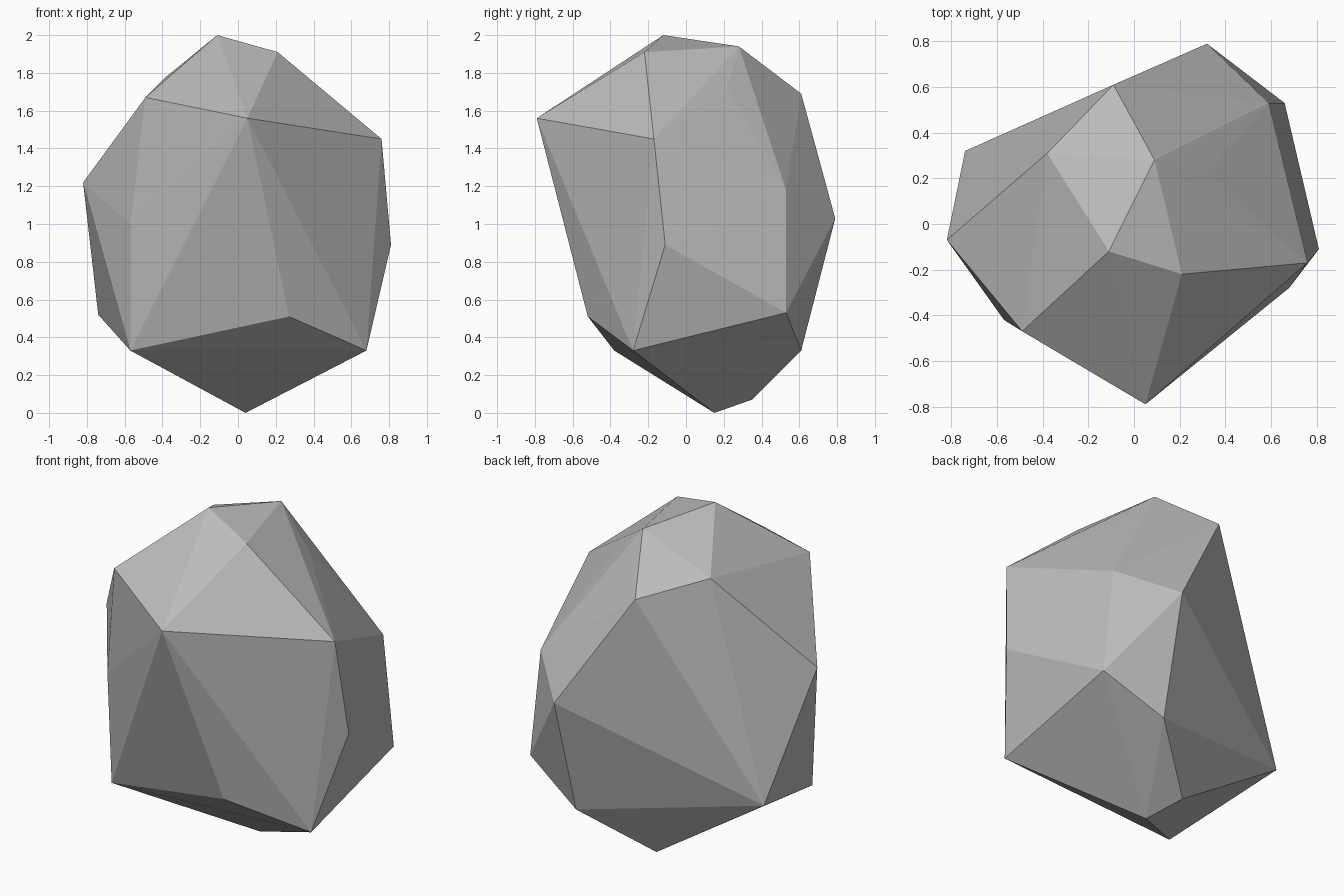
import bpy
import bmesh
from mathutils import Vector

# Remove only the default object
default_cube = bpy.data.objects.get("Cube")
if default_cube is not None:
    bpy.data.objects.remove(default_cube, do_unlink=True)


def flat_material(name, colour):
    material = bpy.data.materials.new(name)
    material.use_nodes = True
    material.diffuse_color = colour
    shader = next(node for node in material.node_tree.nodes
                  if node.type == "BSDF_PRINCIPLED")
    shader.inputs["Base Color"].default_value = colour
    shader.inputs["Roughness"].default_value = 0.9
    return material


def convex_boulder(name, corners, material):
    """Wrap a faceted stone around its corner points."""
    mesh = bpy.data.meshes.new(name)
    shape = bmesh.new()
    for corner in corners:
        shape.verts.new(Vector(corner))
    bmesh.ops.convex_hull(shape, input=shape.verts[:])
    loose = [vert for vert in shape.verts if not vert.link_faces]
    bmesh.ops.delete(shape, geom=loose, context="VERTS")
    bmesh.ops.recalc_face_normals(shape, faces=shape.faces[:])
    for face in shape.faces:
        face.smooth = False
    shape.to_mesh(mesh)
    shape.free()
    mesh.materials.append(material)
    boulder = bpy.data.objects.new(name, mesh)
    bpy.context.collection.objects.link(boulder)
    return boulder


# Underside point and the low ring of corners around it
underside = [(.04, .15, 0), (-.05, .35, .07)]
foot = [(-.57, -.38, .33), (.27, -.52, .51), (.68, -.28, .33),
        (.66, .53, .53), (.3, .61, .33), (-.74, .32, .52)]

# Widest ring
waist = [(-.57, -.42, 1), (.81, -.11, .89), (.59, .53, 1.18),
         (.32, .79, 1.03), (-.82, -.07, 1.22)]

# Sloping shoulders and the crown
shoulder = [(-.49, -.47, 1.67), (.05, -.79, 1.56), (.76, -.17, 1.45),
            (.32, .22, 1.72), (-.09, .61, 1.69), (-.38, .31, 1.78)]
crown = [(-.11, -.12, 2), (.21, -.22, 1.91), (.09, .28, 1.94)]

stone_grey = flat_material("stone grey", (.5, .5, .5, 1))
convex_boulder("boulder", underside + foot + waist + shoulder + crown, stone_grey)
